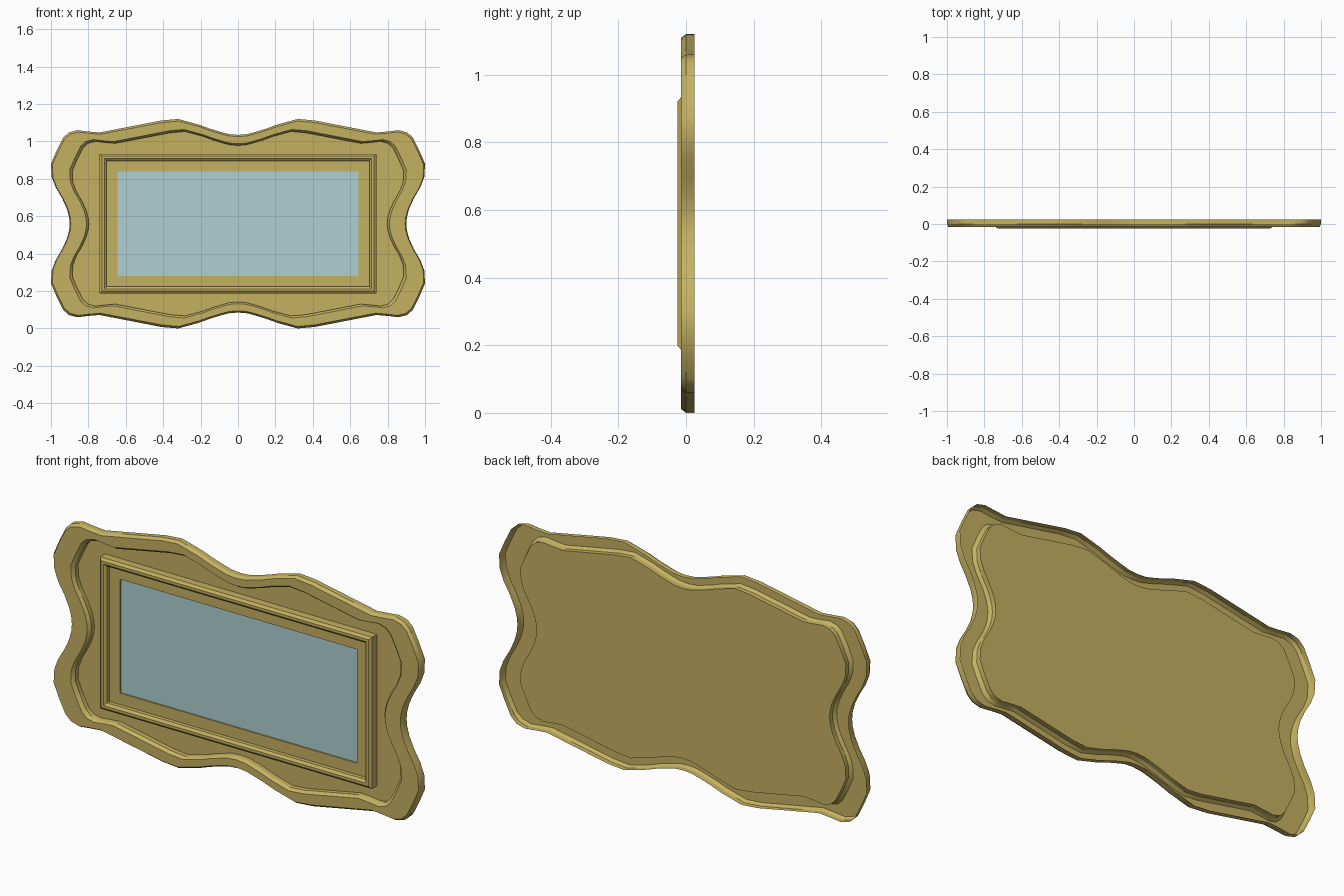
import bpy
import bmesh
import math

default = bpy.data.objects.get("Cube")
if default:
    bpy.data.objects.remove(default, do_unlink=True)

MID = 0.56  # height of the centre line


def make_material(name, rgb):
    mat = bpy.data.materials.new(name)
    mat.use_nodes = True
    color = (*rgb, 1)
    mat.diffuse_color = color
    mat.node_tree.nodes["Principled BSDF"].inputs["Base Color"].default_value = color
    return mat


gold = make_material("antique gold", (0.56, 0.44, 0.12))
glass = make_material("pale blue glass", (0.43, 0.63, 0.63))


def loft(name, rings, materials, cap_material=0):
    """Bridge (outline, depth) rings in order and cap the last one."""
    bm = bmesh.new()
    loops = [[bm.verts.new((x, y, MID + z)) for x, z in pts] for pts, y in rings]
    for a, b in zip(loops, loops[1:]):
        for i in range(len(a)):
            j = (i + 1) % len(a)
            bm.faces.new((a[i], a[j], b[j], b[i]))
    cap = bm.faces.new(loops[-1])
    cap.material_index = cap_material
    bm.normal_update()
    # Make the cap, and with it the whole sheet, face the front
    if cap.normal.y > 0:
        bmesh.ops.reverse_faces(bm, faces=bm.faces[:])
    mesh = bpy.data.meshes.new(name)
    bm.to_mesh(mesh)
    bm.free()
    for mat in materials:
        mesh.materials.append(mat)
    obj = bpy.data.objects.new(name, mesh)
    bpy.context.collection.objects.link(obj)
    bpy.ops.object.select_all(action='DESELECT')
    obj.select_set(True)
    bpy.context.view_layer.objects.active = obj
    bpy.ops.object.shade_smooth_by_angle(angle=math.radians(30))
    return obj


# One quarter of the wavy outline, from top notch to side notch
QUARTER = [(0, .475), (.05, .479), (.09, .49), (.15, .508), (.21, .53),
           (.32, .56), (.41, .552), (.74, .488), (.80, .493), (.86, .5),
           (.905, .488), (.935, .46), (.97, .39), (1, .32), (.996, .25),
           (.975, .195), (.94, .135), (.915, .08), (.903, .035), (.9, 0)]


def wavy(sx, sz):
    q = [(x * sx, z * sz) for x, z in QUARTER]
    half = q + [(x, -z) for x, z in q[-2::-1]]
    return half + [(-x, z) for x, z in half[-2:0:-1]]


def rect(w, h):
    return [(-w, h), (w, h), (w, -h), (-w, -h)]


# Pressed wavy surround: side wall, bevel, raised rim, bevel, recessed panel
loft("wavy_surround", [
    (wavy(1, 1), .025), (wavy(1, 1), 0), (wavy(.993, .98), -.015),
    (wavy(.9, .9), -.015), (wavy(.886, .88), 0), (wavy(.886, .88), .023),
], [gold])

# Raised rectangular moulding with a flat inner border
loft("window_moulding", [
    (rect(.74, .373), .023), (rect(.74, .373), -.015), (rect(.728, .361), -.025),
    (rect(.715, .348), -.025), (rect(.703, .336), -.015), (rect(.703, .336), .005),
    (rect(.645, .28), .005), (rect(.645, .28), .012),
], [gold, glass], cap_material=1)
